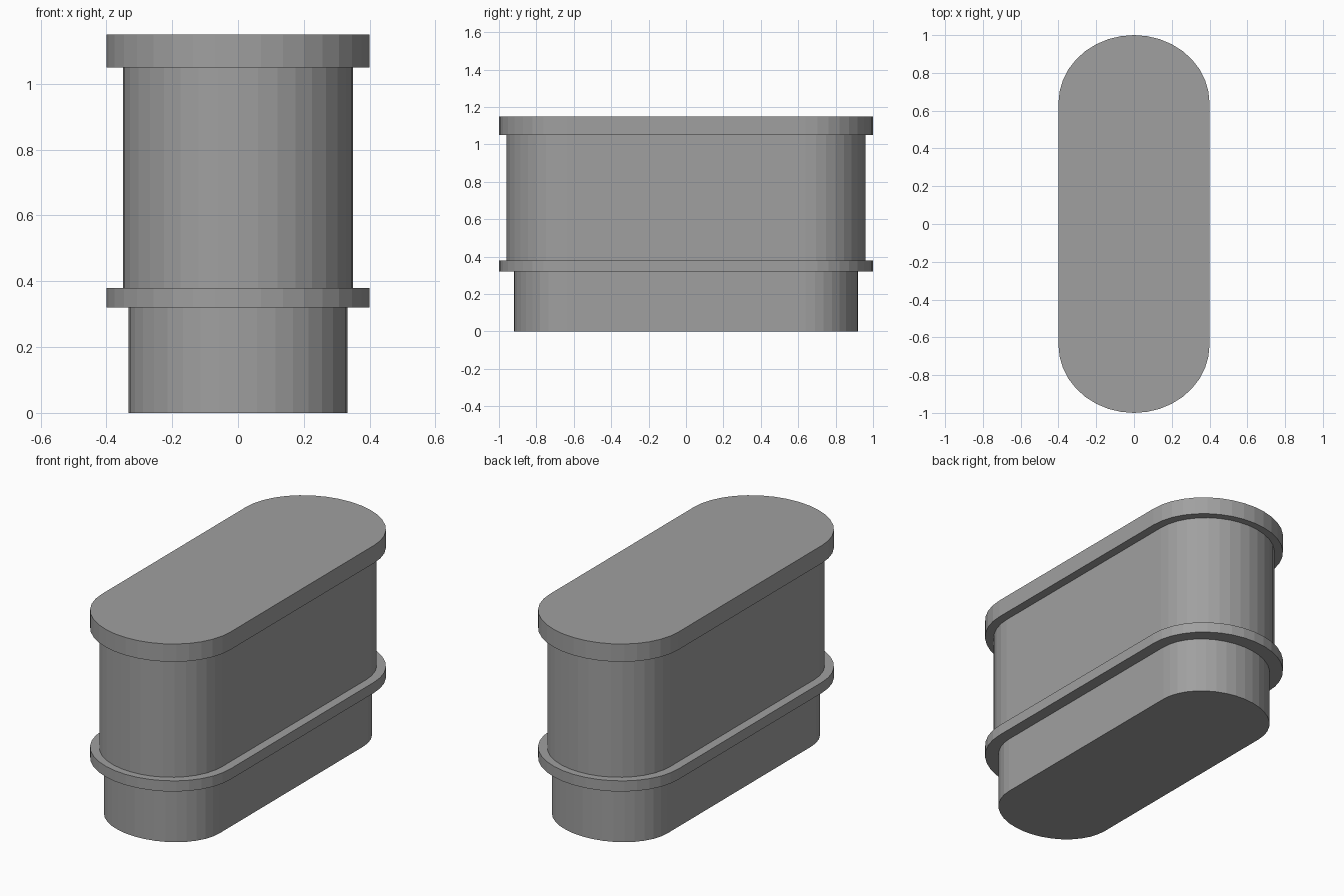
import bpy
import bmesh
from math import pi, cos, sin

cube = bpy.data.objects.get("Cube")
if cube:
    bpy.data.objects.remove(cube, do_unlink=True)

grey = bpy.data.materials.new("plain grey")
grey.use_nodes = True
colour = (0.35, 0.35, 0.35, 1)
grey.diffuse_color = colour
grey.node_tree.nodes["Principled BSDF"].inputs["Base Color"].default_value = colour

STRAIGHT = 0.64   # half length of the straight sides
SEGMENTS = 18     # facets on each rounded end


def oval_block(name, half_width, half_length, bottom, top):
    """Upright block with straight sides and rounded ends."""
    bm = bmesh.new()
    ring = []
    for end in (1, -1):
        for i in range(SEGMENTS + 1):
            a = pi * i / SEGMENTS
            x = end * half_width * cos(a)
            y = end * (STRAIGHT + (half_length - STRAIGHT) * sin(a))
            ring.append(bm.verts.new((x, y, bottom)))
    base = bm.faces.new(ring)
    cap = bmesh.ops.extrude_face_region(bm, geom=[base])["geom"]
    verts = [v for v in cap if isinstance(v, bmesh.types.BMVert)]
    bmesh.ops.translate(bm, verts=verts, vec=(0, 0, top - bottom))
    bmesh.ops.recalc_face_normals(bm, faces=bm.faces)
    mesh = bpy.data.meshes.new(name)
    bm.to_mesh(mesh)
    bm.free()
    mesh.materials.append(grey)
    obj = bpy.data.objects.new(name, mesh)
    bpy.context.collection.objects.link(obj)
    return obj


# Stacked parts from the ground up
oval_block("lower_plug", 0.333, 0.92, 0, 0.32)
oval_block("lower_flange", 0.4, 1, 0.32, 0.38)
oval_block("main_body", 0.35, 0.96, 0.38, 1.05)
oval_block("top_cap", 0.4, 1, 1.05, 1.15)
